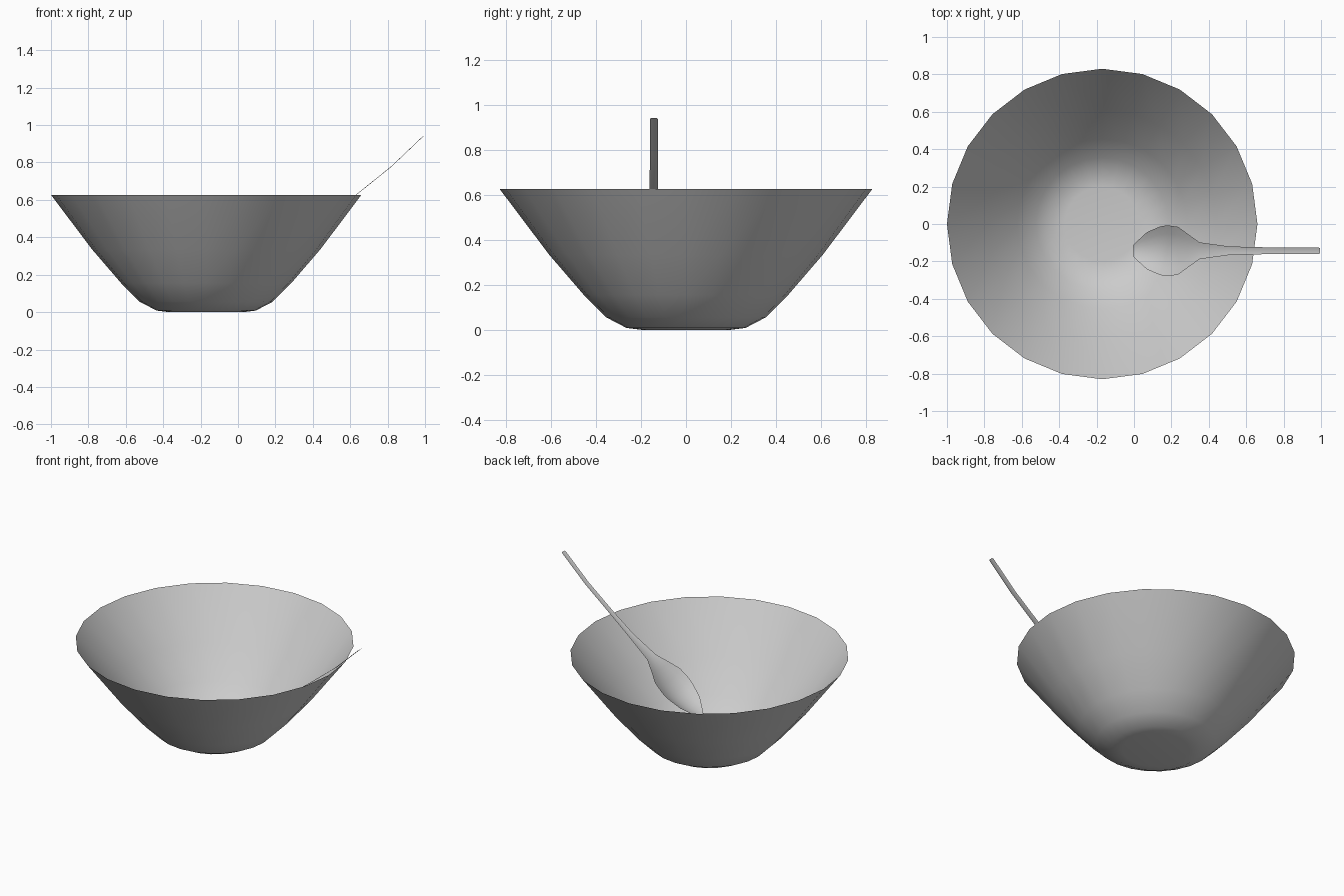
import bpy, bmesh, math

cube = bpy.data.objects.get("Cube")
if cube:
    bpy.data.objects.remove(cube, do_unlink=True)


def make_material(name, color):
    mat = bpy.data.materials.new(name)
    mat.use_nodes = True
    mat.diffuse_color = color
    mat.node_tree.nodes["Principled BSDF"].inputs["Base Color"].default_value = color
    return mat


def finish(bm, name, mat):
    for face in bm.faces:
        face.smooth = True
    mesh = bpy.data.meshes.new(name)
    bm.to_mesh(mesh)
    bm.free()
    mesh.materials.append(mat)
    obj = bpy.data.objects.new(name, mesh)
    bpy.context.collection.objects.link(obj)
    return obj


grey = make_material("light grey", (0.6, 0.6, 0.6, 1))

# Bowl: open single-walled shell, turned from a profile of (radius, height)
SIDES = 24
profile = [(0.2, 0), (0.265, 0.008), (0.355, 0.055), (0.455, 0.155),
           (0.61, 0.335), (0.83, 0.627)]
bm = bmesh.new()
rings = []
for r, z in profile:
    angles = [math.tau * i / SIDES for i in range(SIDES)]
    rings.append([bm.verts.new((r * math.cos(a), r * math.sin(a), z)) for a in angles])
for low, high in zip(rings, rings[1:]):
    for i in range(SIDES):
        j = (i + 1) % SIDES
        bm.faces.new((low[i], low[j], high[j], high[i]))
bm.faces.new(rings[0][::-1])
bowl = finish(bm, "bowl", grey)
bowl.location.x = -0.17

# Spoon: thin dished strip, stations of (x, height, half width, dish depth)
stations = [(-0.005, 0.135, 0.03, 0), (0.01, 0.147, 0.045, 0.008),
            (0.07, 0.195, 0.1, 0.035), (0.14, 0.25, 0.13, 0.05),
            (0.18, 0.283, 0.136, 0.053), (0.235, 0.33, 0.128, 0.045),
            (0.29, 0.375, 0.088, 0.022), (0.35, 0.42, 0.045, 0.006),
            (0.5, 0.525, 0.024, 0.003), (0.63, 0.627, 0.019, 0.003),
            (0.82, 0.78, 0.018, 0.003), (0.985, 0.937, 0.018, 0.003),
            (0.995, 0.944, 0.013, 0.002)]
ACROSS = 6
bm = bmesh.new()
rows = []
for x, z, half, dish in stations:
    row = []
    for i in range(ACROSS + 1):
        t = 2 * i / ACROSS - 1
        row.append(bm.verts.new((x, half * t, z - dish * (1 - t * t))))
    rows.append(row)
for a, b in zip(rows, rows[1:]):
    for i in range(ACROSS):
        bm.faces.new((a[i], b[i], b[i + 1], a[i + 1]))
spoon = finish(bm, "spoon", grey)
spoon.location.y = -0.143
